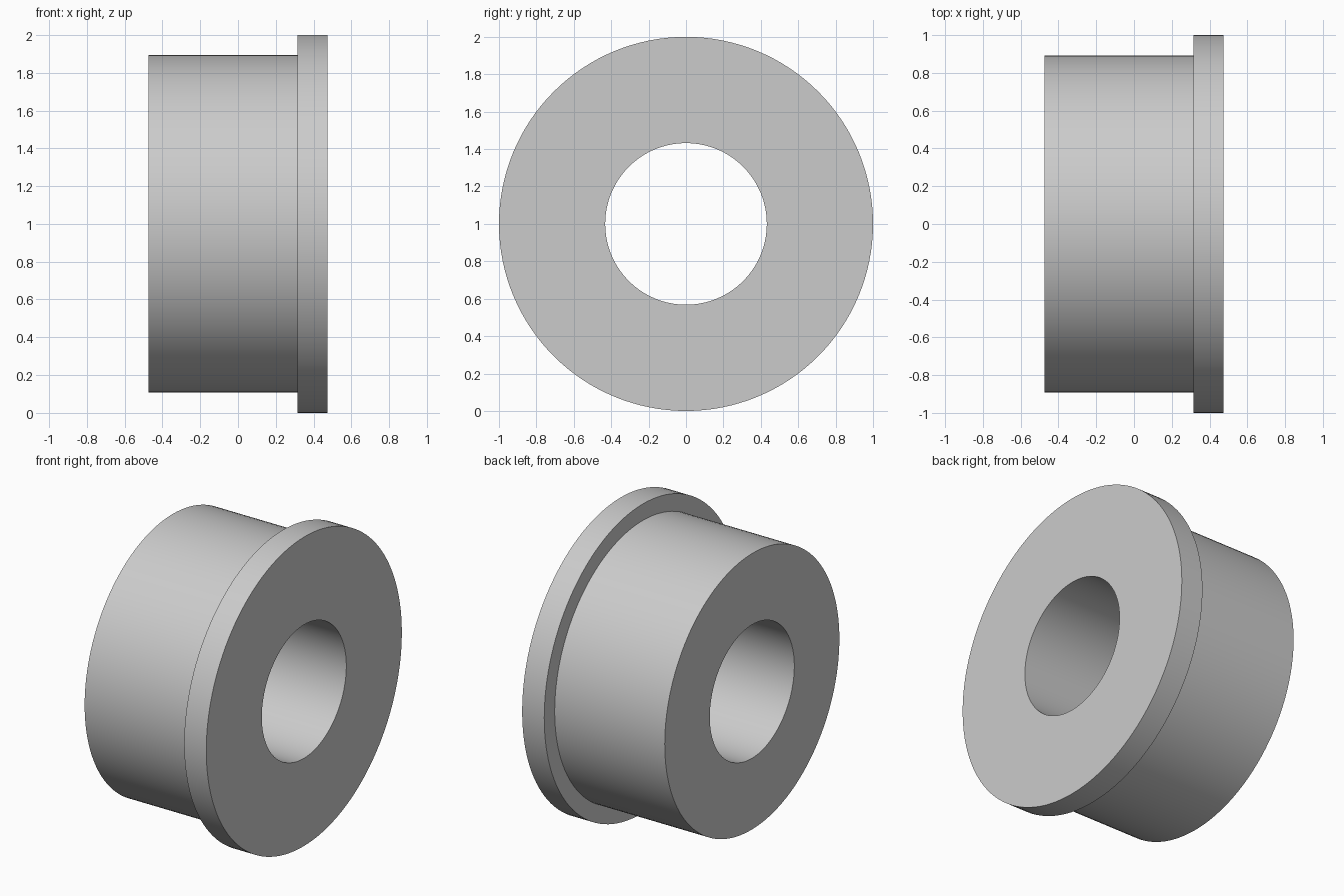
import bpy
import bmesh
from math import cos, sin, pi, radians

cube = bpy.data.objects.get("Cube")
if cube:
    bpy.data.objects.remove(cube, do_unlink=True)

SEGMENTS = 128
BORE, BODY, FLANGE = 0.432, 0.893, 1.0
BACK, STEP, FACE = -0.473, 0.315, 0.473

# Plain grey material
grey = bpy.data.materials.new("plain grey")
grey.use_nodes = True
colour = (0.6, 0.6, 0.6, 1.0)
grey.diffuse_color = colour
grey.node_tree.nodes["Principled BSDF"].inputs["Base Color"].default_value = colour


def revolve_about_x(name, profile, centre_z):
    """Turn a closed (x, radius) profile into a ring around the x axis."""
    bm = bmesh.new()
    rings = []
    for i in range(SEGMENTS):
        a = 2 * pi * i / SEGMENTS
        rings.append([bm.verts.new((x, r * cos(a), centre_z + r * sin(a)))
                      for x, r in profile])
    count = len(profile)
    for i, ring in enumerate(rings):
        following = rings[(i + 1) % SEGMENTS]
        for j in range(count):
            k = (j + 1) % count
            bm.faces.new((ring[j], ring[k], following[k], following[j]))
    bmesh.ops.recalc_face_normals(bm, faces=bm.faces)
    mesh = bpy.data.meshes.new(name)
    bm.to_mesh(mesh)
    bm.free()
    mesh.materials.append(grey)
    obj = bpy.data.objects.new(name, mesh)
    bpy.context.collection.objects.link(obj)
    return obj


# Flanged bushing: sleeve, shoulder flange and through bore in one profile
bushing = revolve_about_x("flanged_bushing", [
    (BACK, BORE), (BACK, BODY), (STEP, BODY),
    (STEP, FLANGE), (FACE, FLANGE), (FACE, BORE),
], FLANGE)

# Smooth round walls with crisp rims
bpy.ops.object.select_all(action='DESELECT')
bushing.select_set(True)
bpy.context.view_layer.objects.active = bushing
bpy.ops.object.shade_smooth_by_angle(angle=radians(30))
